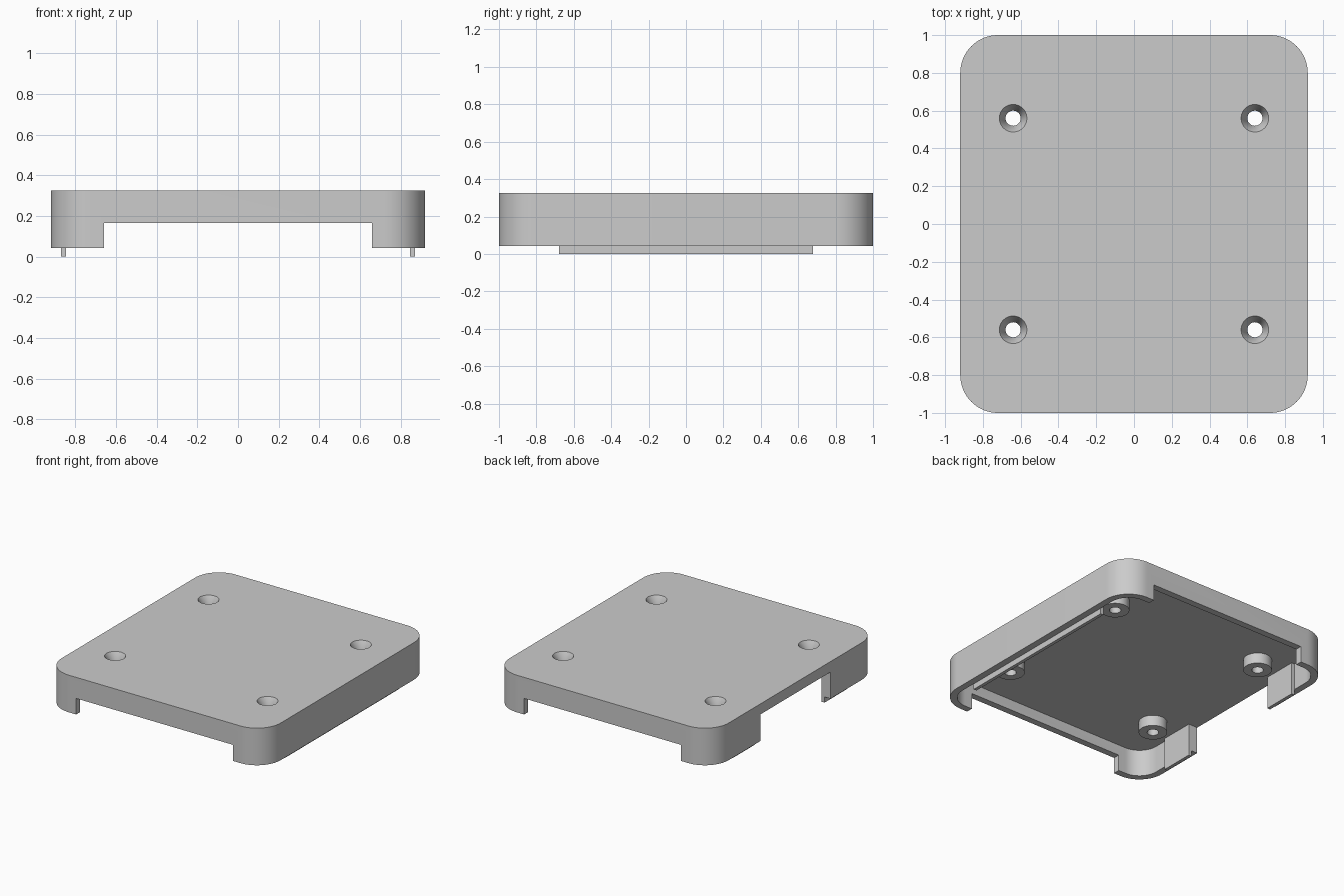
import bpy
import bmesh
from math import cos, sin, pi

cube = bpy.data.objects.get("Cube")
if cube:
    bpy.data.objects.remove(cube, do_unlink=True)

grey = bpy.data.materials.new("plain grey")
grey.use_nodes = True
grey.diffuse_color = (0.6, 0.6, 0.6, 1)
grey.node_tree.nodes["Principled BSDF"].inputs["Base Color"].default_value = (0.6, 0.6, 0.6, 1)

HALF_X, HALF_Y, TOP = 0.92, 1.0, 0.325
RIM, CEILING, NOTCH_TOP = 0.043, 0.245, 0.165
WALL, LIP_IN, LIP_Y = 0.05, 0.845, 0.68


def make(name, bm):
    bmesh.ops.recalc_face_normals(bm, faces=bm.faces)
    mesh = bpy.data.meshes.new(name)
    bm.to_mesh(mesh)
    bm.free()
    mesh.materials.append(grey)
    obj = bpy.data.objects.new(name, mesh)
    bpy.context.collection.objects.link(obj)
    return obj


def rounded_block(name, hx, hy, r, z0, z1, steps=16):
    bm = bmesh.new()
    ring = []
    for quarter, (sx, sy) in enumerate([(1, 1), (-1, 1), (-1, -1), (1, -1)]):
        for i in range(steps + 1):
            a = (quarter + i / steps) * pi / 2
            ring.append(bm.verts.new((sx * (hx - r) + r * cos(a),
                                      sy * (hy - r) + r * sin(a), z0)))
    base = bm.faces.new(ring)
    up = bmesh.ops.extrude_face_region(bm, geom=[base], use_keep_orig=True)
    for v in up["geom"]:
        if isinstance(v, bmesh.types.BMVert):
            v.co.z = z1
    return make(name, bm)


def box(name, x0, x1, y0, y1, z0, z1):
    bm = bmesh.new()
    bmesh.ops.create_cube(bm, size=1)
    for v in bm.verts:
        v.co = (x1 if v.co.x > 0 else x0, y1 if v.co.y > 0 else y0,
                z1 if v.co.z > 0 else z0)
    return make(name, bm)


def lathe(name, profile, x, y, n=40):
    # Closed profile of (radius, height) turned around a vertical axis
    bm = bmesh.new()
    rings = [[bm.verts.new((x + r * cos(2 * pi * i / n), y + r * sin(2 * pi * i / n), z))
              for i in range(n)] for r, z in profile]
    for a, b in zip(rings, rings[1:]):
        for i in range(n):
            j = (i + 1) % n
            bm.faces.new((a[i], a[j], b[j], b[i]))
    if profile[0] != profile[-1]:
        bm.faces.new(rings[0])
        bm.faces.new(rings[-1])
    bmesh.ops.remove_doubles(bm, verts=bm.verts, dist=1e-6)
    return make(name, bm)


def cut(target, cutter):
    mod = target.modifiers.new("cut", "BOOLEAN")
    mod.operation, mod.solver, mod.object = "DIFFERENCE", "EXACT", cutter
    graph = bpy.context.evaluated_depsgraph_get()
    target_mesh = bpy.data.meshes.new_from_object(target.evaluated_get(graph))
    target.modifiers.clear()
    target.data = target_mesh
    bpy.data.objects.remove(cutter, do_unlink=True)


# Hollow lid with rounded corners
lid = rounded_block("lid_shell", HALF_X, HALF_Y, 0.2, RIM, TOP)
cut(lid, rounded_block("cavity", HALF_X - WALL, HALF_Y - WALL, 0.15, -0.1, CEILING))

# Openings in the front, back and right walls
cut(lid, box("end_openings", -0.66, 0.66, -1.2, 1.2, -0.1, NOTCH_TOP))
cut(lid, box("side_opening", -1.2, -0.7, -0.42, 0.42, -0.1, CEILING))

# Screw holes with countersinks, and a boss below each
parts = [lid]
for sx, side in ((1, "left"), (-1, "right")):
    for sy, end in ((1, "back"), (-1, "front")):
        x, y = sx * 0.64, sy * 0.56
        cut(lid, lathe("screw_hole", [(0.04, 0.1), (0.04, TOP - 0.06), (0.073, TOP),
                                      (0.073, TOP + 0.1)], x, y))
        parts.append(lathe(f"{end}_{side}_screw_boss",
                           [(0.04, CEILING), (0.04, NOTCH_TOP), (0.098, NOTCH_TOP),
                            (0.098, CEILING), (0.04, CEILING)], x, y))

# Locating lips inside the long walls, hanging below the rim
lip_out = HALF_X - WALL
parts.append(box("left_lip", LIP_IN, lip_out, -LIP_Y, LIP_Y, 0, CEILING))
parts.append(box("back_right_lip", -lip_out, -LIP_IN, 0.42, LIP_Y, 0, CEILING))
parts.append(box("front_right_lip", -lip_out, -LIP_IN, -LIP_Y, -0.42, 0, CEILING))

# Smooth the round surfaces, keep edges sharp
bpy.ops.object.select_all(action="DESELECT")
for part in parts:
    part.select_set(True)
bpy.context.view_layer.objects.active = lid
bpy.ops.object.shade_smooth_by_angle(angle=0.52)
